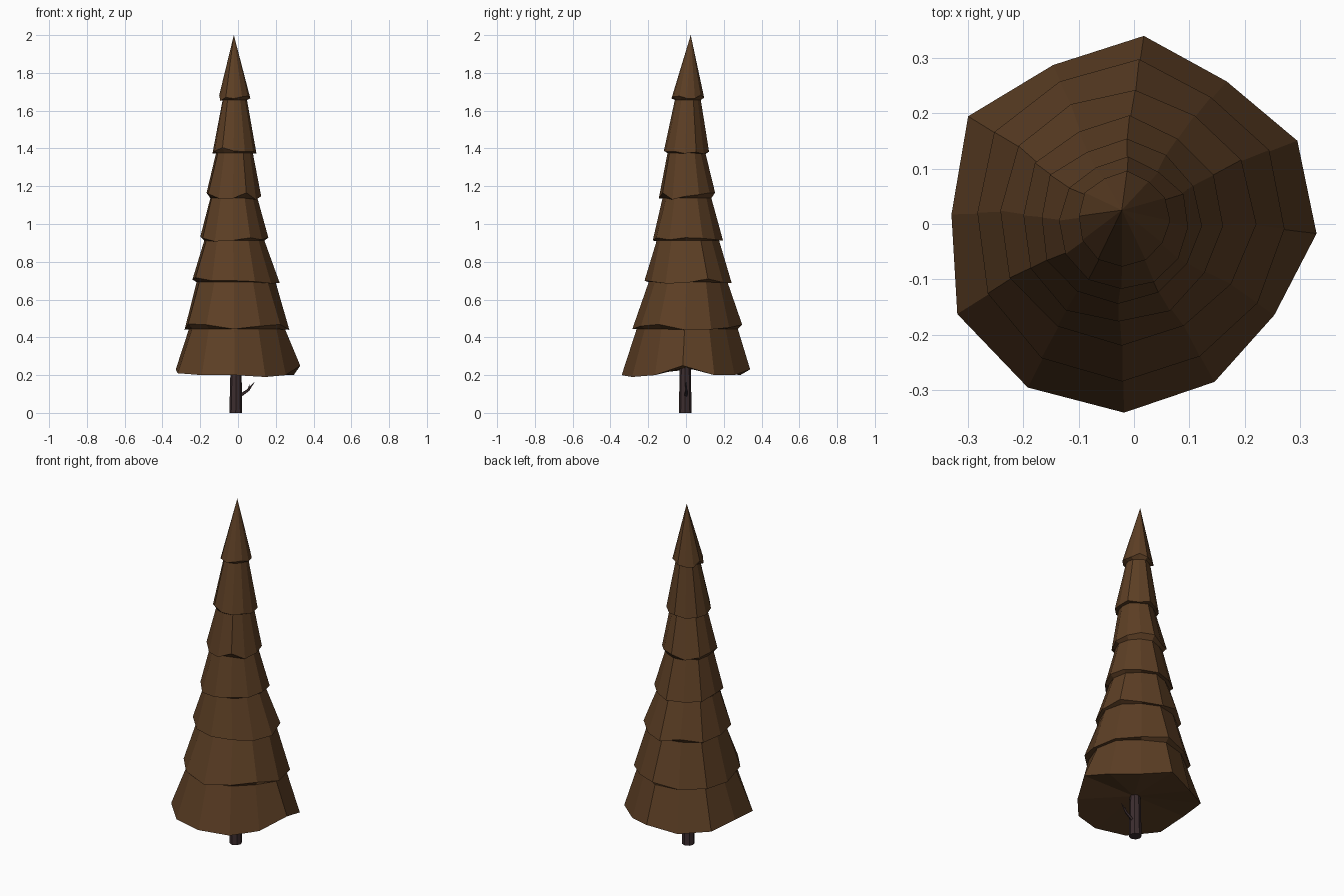
import bpy, bmesh, math, random
from mathutils import Vector

if "Cube" in bpy.data.objects:
    bpy.data.objects.remove(bpy.data.objects["Cube"])
random.seed(4)


def material(name, rgb):
    m = bpy.data.materials.new(name)
    m.diffuse_color = (*rgb, 1)
    m.use_nodes = True
    m.node_tree.nodes["Principled BSDF"].inputs["Base Color"].default_value = m.diffuse_color
    return m


BROWN = material("brown foliage", (0.108, 0.049, 0.018))
BARK = material("dark bark", (0.045, 0.026, 0.028))


def loft(name, rings, mat, start, end):
    """Skin a stack of rings and close both ends with fans to a point."""
    bm = bmesh.new()
    vs = [[bm.verts.new(p) for p in r] for r in rings]
    n = len(vs[0])
    for a, b in zip(vs, vs[1:]):
        for i in range(n):
            j = (i + 1) % n
            bm.faces.new((a[i], a[j], b[j], b[i]))
    s, e = bm.verts.new(start), bm.verts.new(end)
    for i in range(n):
        j = (i + 1) % n
        bm.faces.new((s, vs[0][j], vs[0][i]))
        bm.faces.new((e, vs[-1][i], vs[-1][j]))
    bmesh.ops.recalc_face_normals(bm, faces=bm.faces)
    me = bpy.data.meshes.new(name)
    bm.to_mesh(me)
    bm.free()
    me.materials.append(mat)
    ob = bpy.data.objects.new(name, me)
    bpy.context.collection.objects.link(ob)
    return ob


# Foliage: twelve-sided skirts, each overhanging the neck of the one below
N = 12
rim_r = [0.33, 0.331, 0.307, 0.34, 0.322, 0.357, 0.33, 0.358, 0.352, 0.341, 0.32, 0.302]
rim_z = [0.25, 0.20, 0.20, 0.23, 0.20, 0.22, 0.23, 0.21, 0.20, 0.20, 0.19, 0.20]
# centre x, centre y, radius, height of each rim
tiers = [(0, 0, 0.33, 0.21), (-0.006, 0.006, 0.283, 0.452), (-0.01, 0.012, 0.228, 0.70),
         (-0.018, 0.006, 0.184, 0.92), (-0.021, 0.004, 0.147, 1.145),
         (-0.017, 0.0, 0.118, 1.383), (-0.017, 0.01, 0.084, 1.665)]


def point(cx, cy, r, z, i):
    a = math.radians(i * 30 - 3)
    return (cx + r * math.cos(a), cy + r * math.sin(a), z)


rings = []
for k, (cx, cy, r, z) in enumerate(tiers):
    if k == 0:
        rings.append([point(0, 0, rim_r[i], rim_z[i], i) for i in range(N)])
        continue
    neck, rim = [], []
    for i in range(N):
        shape = 1 + 0.5 * (rim_r[i] / 0.333 - 1) + random.uniform(-0.025, 0.025)
        neck.append(point(cx, cy, r * shape - 0.024 + 0.001 * k, z - 0.008, i))
        rim.append(point(cx, cy, r * shape, z + random.uniform(-0.016, 0.022), i))
    rings += [neck, rim]
loft("foliage", rings, BROWN, (0, 0, 0.24), (-0.022, 0.025, 2.0))


# Trunk and a small forked twig
def tube(name, path, n):
    rs = []
    pts = [Vector(p[:3]) for p in path]
    for k, p in enumerate(pts):
        d = pts[min(k + 1, len(pts) - 1)] - pts[max(k - 1, 0)]
        q = d.to_track_quat('Z', 'Y')
        rs.append([p + q @ Vector((path[k][3] * math.cos(2 * math.pi * i / n),
                                   path[k][3] * math.sin(2 * math.pi * i / n), 0))
                   for i in range(n)])
    return loft(name, rs, BARK, pts[0], pts[-1])


tube("trunk", [(-0.012, -0.004, 0, 0.034), (-0.010, -0.004, 0.3, 0.028)], 8)
tube("twig", [(0.01, 0, 0.09, 0.009), (0.055, 0, 0.122, 0.007), (0.088, 0, 0.165, 0.001)], 5)
tube("twig_fork", [(0.055, 0, 0.12, 0.005), (0.06, 0, 0.15, 0.001)], 4)
